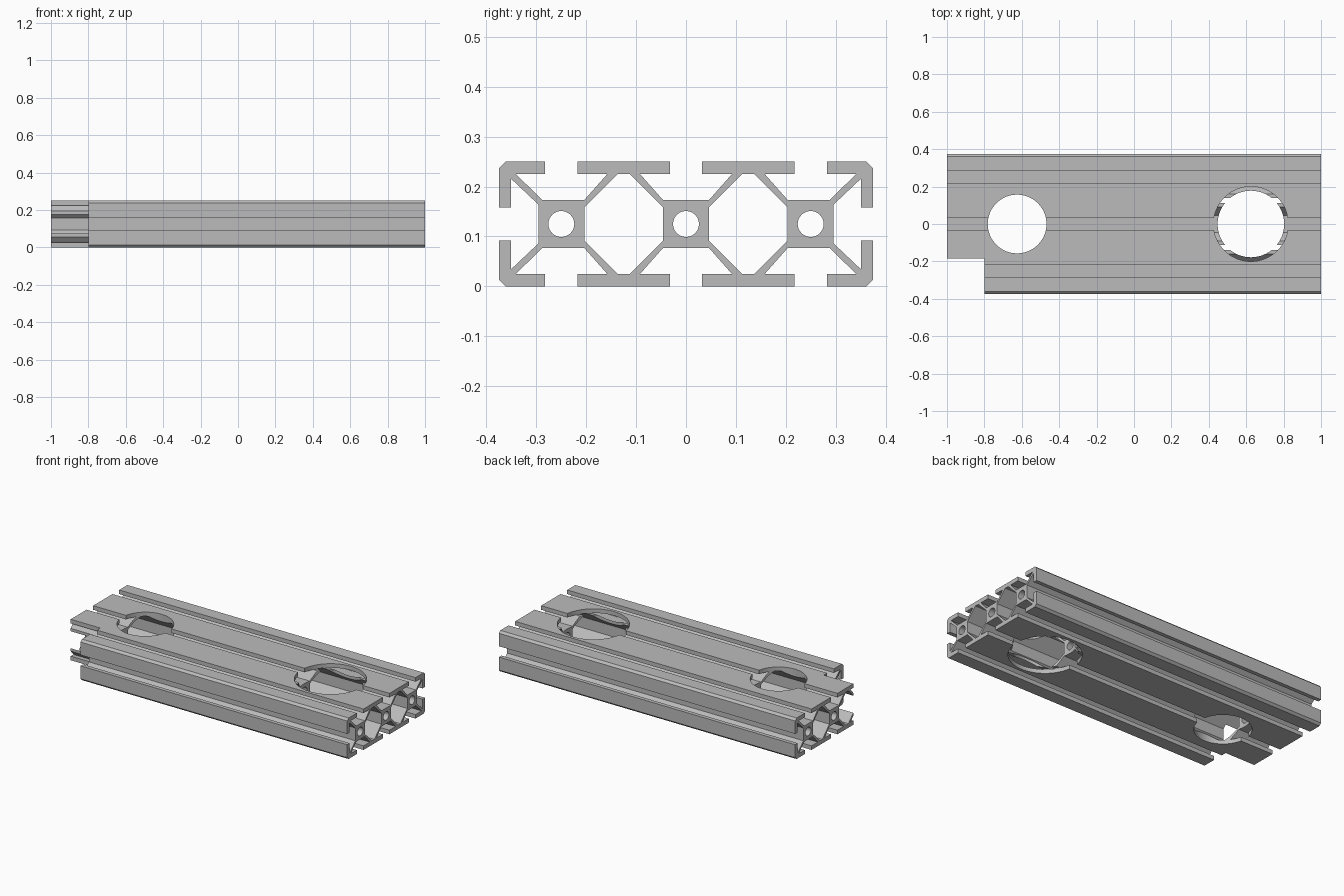
import bpy
import bmesh
import math

cube = bpy.data.objects.get("Cube")
if cube:
    bpy.data.objects.remove(cube, do_unlink=True)

HEIGHT = 0.25
MID = HEIGHT / 2
PITCH = 0.25

aluminium = bpy.data.materials.new("brushed grey metal")
aluminium.use_nodes = True
GREY = (0.5, 0.5, 0.5, 1)
aluminium.diffuse_color = GREY
aluminium.node_tree.nodes["Principled BSDF"].inputs["Base Color"].default_value = GREY


def link(name, data):
    ob = bpy.data.objects.new(name, data)
    bpy.context.scene.collection.objects.link(ob)
    return ob


def ring(cx, radius, n):
    return [(cx + radius * math.cos(2 * math.pi * i / n),
             radius * math.sin(2 * math.pi * i / n)) for i in range(n)]


def mirrored(quarter):
    """Close a quarter outline across both axes."""
    half = quarter + [(a, -b) for a, b in reversed(quarter)]
    return half + [(-a, b) for a, b in reversed(half)]


# Outer outline: hub, strut, T-slot lips, end hub, corner strut, side slot
quarter = [(0.046, 0.048), (0.092, 0.1), (0.032, 0.1), (0.032, MID),
           (0.218, MID), (0.218, 0.1), (0.158, 0.1), (0.204, 0.048),
           (0.288, 0.048), (0.341, 0.1), (0.283, 0.1), (0.283, MID),
           (0.362, MID), (0.375, 0.112), (0.375, 0.033), (0.351, 0.033),
           (0.351, 0.091), (0.296, 0.039)]
loops = [mirrored(quarter)]

# Cavities between hubs, and the round bores
cavity = mirrored([(0.012, 0.1), (0.079, 0.033)])
for side in (-1, 1):
    loops.append([(a + side * MID, b) for a, b in cavity])
for i in (-1, 0, 1):
    loops.append(ring(i * PITCH, 0.026, 32))

# Extrude the filled profile along the length
curve = bpy.data.curves.new("profile", 'CURVE')
curve.dimensions = '2D'
curve.fill_mode = 'BOTH'
curve.extrude = 1.0
for loop in loops:
    spline = curve.splines.new('POLY')
    spline.points.add(len(loop) - 1)
    for point, (a, b) in zip(spline.points, loop):
        point.co = (a, b, 0, 1)
    spline.use_cyclic_u = True
temp = link("profile", curve)
bpy.context.view_layer.update()
graph = bpy.context.evaluated_depsgraph_get()
mesh = bpy.data.meshes.new_from_object(temp.evaluated_get(graph))
bpy.data.objects.remove(temp, do_unlink=True)

bm = bmesh.new()
bm.from_mesh(mesh)
for v in bm.verts:
    a, b, c = v.co
    v.co = (c, a, b + MID)
bmesh.ops.remove_doubles(bm, verts=bm.verts, dist=0.0001)
bmesh.ops.recalc_face_normals(bm, faces=bm.faces)
bm.to_mesh(mesh)
bm.free()
rail = link("slotted_rail", mesh)


def cutter(name, build):
    data = bpy.data.meshes.new(name)
    b = bmesh.new()
    build(b)
    bmesh.ops.recalc_face_normals(b, faces=b.faces)
    b.to_mesh(data)
    b.free()
    ob = link(name, data)
    ob.hide_render = True
    return ob


def drill(name, x, radius, z0, z1):
    def build(b):
        bmesh.ops.create_cone(b, cap_ends=True, segments=64, radius1=radius,
                              radius2=radius, depth=z1 - z0)
        bmesh.ops.translate(b, verts=b.verts, vec=(x, 0, (z0 + z1) / 2))
    return cutter(name, build)


def notch(b):
    bmesh.ops.create_cube(b, size=1)
    for v in b.verts:
        v.co = (-1.0 + v.co.x * 0.4, -0.385 + v.co.y * 0.4, MID + v.co.z)


# Plain hole, stepped hole recessed from both faces, and corner notch
X = 0.625
cutters = [drill("plain_hole", -X, 0.157, -0.1, 0.4),
           drill("stepped_hole", X, 0.178, -0.1, 0.4),
           drill("top_recess", X, 0.2, HEIGHT - 0.027, 0.4),
           drill("bottom_recess", X, 0.2, -0.1, 0.027),
           cutter("corner_notch", notch)]
for c in cutters:
    mod = rail.modifiers.new(c.name, 'BOOLEAN')
    mod.operation = 'DIFFERENCE'
    mod.solver = 'EXACT'
    mod.object = c

bpy.context.view_layer.update()
graph = bpy.context.evaluated_depsgraph_get()
result = bpy.data.meshes.new_from_object(rail.evaluated_get(graph))
rail.modifiers.clear()
rail.data = result
for c in cutters:
    bpy.data.objects.remove(c, do_unlink=True)

# Finish: one metal, smooth bores with crisp edges
result.materials.clear()
result.materials.append(aluminium)
for p in result.polygons:
    p.material_index = 0
bpy.ops.object.select_all(action='DESELECT')
rail.select_set(True)
bpy.context.view_layer.objects.active = rail
bpy.ops.object.shade_smooth_by_angle(angle=math.radians(25))
